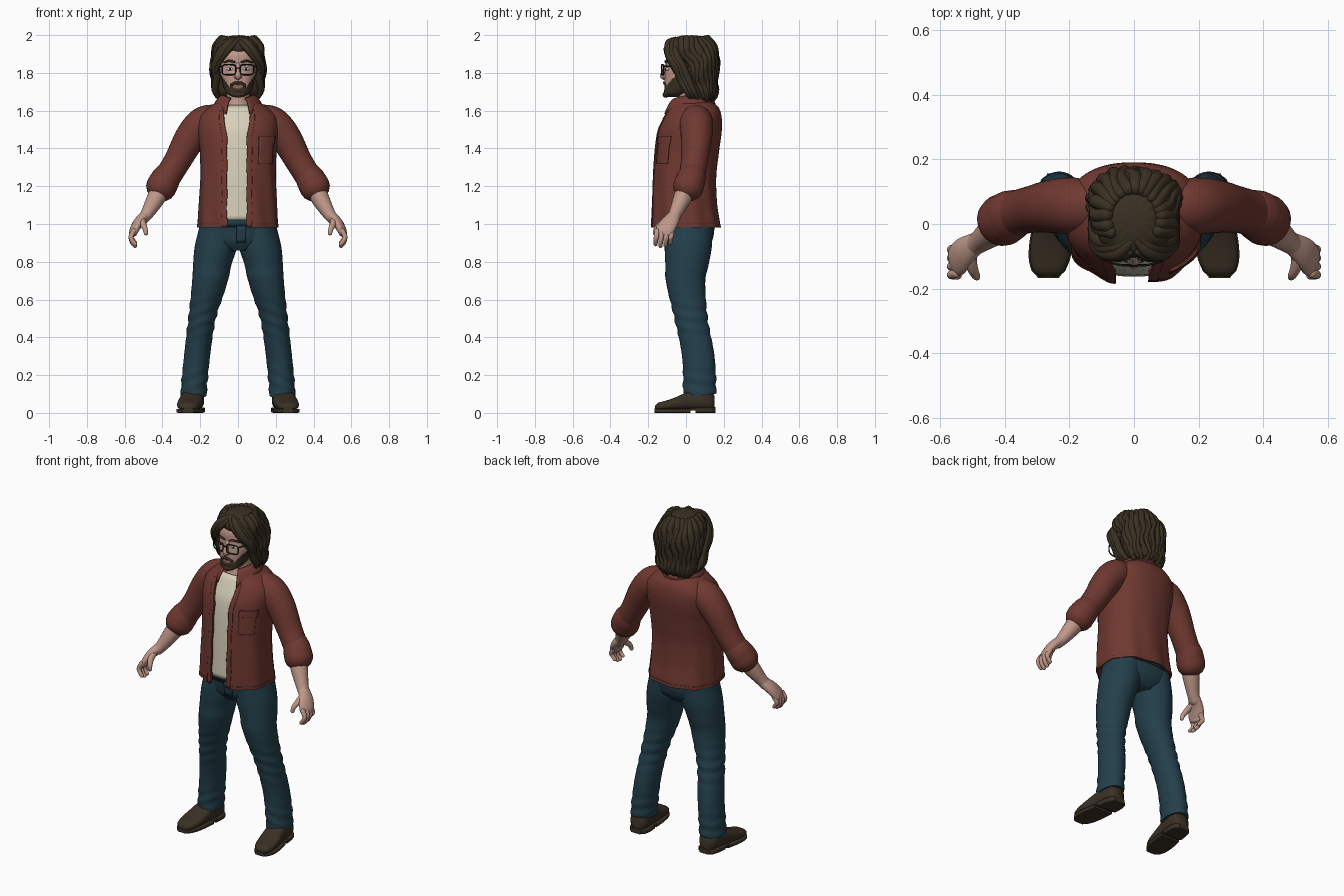
import bpy, bmesh
from math import sin, cos, pi, tau, asin, radians, exp
from mathutils import Vector

if "Cube" in bpy.data.objects:
    bpy.data.objects.remove(bpy.data.objects["Cube"])


def material(name, r, g, b):
    m = bpy.data.materials.new(name)
    m.use_nodes = True
    m.diffuse_color = (r, g, b, 1)
    node = m.node_tree.nodes["Principled BSDF"]
    node.inputs["Base Color"].default_value = (r, g, b, 1)
    node.inputs["Roughness"].default_value = 0.8
    return m


SKIN = material("skin", .52, .31, .25)
HAIR = material("dark_brown_hair", .042, .03, .016)
RUST = material("rust_shirt", .16, .04, .03)
CREAM = material("cream_cotton", .68, .63, .49)
DENIM = material("blue_denim", .017, .05, .07)
LEATHER = material("brown_leather", .042, .03, .018)
BLACK = material("black_frame", .008, .008, .008)
WHITE = material("eye_white", .65, .62, .58)
LIP = material("lip_pink", .33, .13, .11)


# ---- helpers
def at(rows, k):
    """Smoothly interpolate a table whose first column is the key."""
    n = len(rows)
    i = max([0] + [j for j in range(n - 1) if rows[j][0] <= k])
    t = (k - rows[i][0]) / (rows[i + 1][0] - rows[i][0])
    p = [rows[min(max(j, 0), n - 1)] for j in range(i - 1, i + 3)]
    return [b + .5 * t * (c - a + t * (2 * a - 5 * b + 4 * c - d + t * (3 * (b - c) + d - a)))
            for a, b, c, d in list(zip(*p))[1:]]


def power(v, e):
    return (1 if v >= 0 else -1) * abs(v) ** e


def span(a, b, n):
    return [a + (b - a) * i / n for i in range(n + 1)]


def build(name, rings, mats, wrap=True, caps=True, mirror=False, thick=0, rule=None):
    """Skin a list of point rings."""
    bm = bmesh.new()
    grid = [[bm.verts.new(p) for p in r] for r in rings]
    n = len(grid[0])
    for lo, hi in zip(grid, grid[1:]):
        for j in range(n if wrap else n - 1):
            k = (j + 1) % n
            bm.faces.new((lo[j], lo[k], hi[k], hi[j]))
    if wrap and caps:
        bm.faces.new(grid[0])
        bm.faces.new(grid[-1])
    bmesh.ops.recalc_face_normals(bm, faces=bm.faces)
    if rule:
        for f in bm.faces:
            f.material_index = rule(f.calc_center_median())
    me = bpy.data.meshes.new(name)
    bm.to_mesh(me)
    bm.free()
    ob = bpy.data.objects.new(name, me)
    bpy.context.collection.objects.link(ob)
    for m in mats if isinstance(mats, list) else [mats]:
        me.materials.append(m)
    bpy.ops.object.select_all(action='DESELECT')
    ob.select_set(True)
    bpy.context.view_layer.objects.active = ob
    bpy.ops.object.shade_smooth_by_angle(angle=radians(50))
    if thick:
        mod = ob.modifiers.new("thickness", 'SOLIDIFY')
        mod.thickness, mod.offset = thick, 0
    if mirror:
        mod = ob.modifiers.new("mirror", 'MIRROR')
        mod.use_clip = False
        mod.use_mirror_merge = False
    return ob


def tube(name, pts, mat, ref=(0, 1, 0), sides=14, mirror=True, steps=4):
    """Rounded tube through (x, y, z, radius[, second radius])."""
    rows = [(i, *p[:4], p[-1]) for i, p in enumerate(pts)]
    s = [at(rows, k / steps) for k in range((len(pts) - 1) * steps + 1)]
    first = Vector(s[0][:3]) - Vector(s[1][:3])
    last = Vector(s[-1][:3]) - Vector(s[-2][:3])
    start, end = [], []
    for q in (.35, .7, .95):
        f, d = (1 - q * q) ** .5, q * .9
        for row, way, out in ((s[0], first, start), (s[-1], last, end)):
            c = Vector(row[:3]) + way.normalized() * d * min(row[3:])
            out.append([*c, row[3] * f, row[4] * f])
    s = start[::-1] + s + end
    u, rings = Vector(ref), []
    for i, row in enumerate(s):
        t = (Vector(s[min(i + 1, len(s) - 1)][:3]) - Vector(s[max(i - 1, 0)][:3])).normalized()
        u = (u - t * u.dot(t)).normalized()
        v = t.cross(u)
        rings.append([Vector(row[:3]) + u * row[3] * cos(tau * j / sides) + v * row[4] * sin(tau * j / sides)
                      for j in range(sides)])
    return build(name, rings, mat, mirror=mirror)


def body(rows, a, z, off=0, e=.85):
    """Point on an oval body; angle a is measured from the front towards +x."""
    rx, yf, yb = at(rows, z)
    return Vector(((rx + off) * power(sin(a), e),
                   (yf + yb) / 2 - ((yb - yf) / 2 + off) * power(cos(a), e), z))


def around(n):
    return [tau * j / n for j in range(n)]


# ---- jeans
PELVIS = [(.86, .09, -.08, .1), (.9, .185, -.108, .135), (.97, .2, -.12, .15), (1.05, .19, -.135, .14)]
LEG = [(.09, .235, .073, .069, .088), (.3, .217, .065, .069, .086), (.5, .19, .027, .073, .088),
       (.7, .149, -.002, .094, .104), (.78, .137, .005, .101, .114), (.88, .117, .012, .112, .125),
       (1.0, .105, .015, .098, .125)]
build("jeans_hips", [[body(PELVIS, a, z) for a in around(40)] for z in span(.86, 1.05, 10)], DENIM)
build("jeans_waistband", [[body(PELVIS, a, z, .005) for a in around(40)] for z in (.985, 1.03)], DENIM, caps=False, thick=.008)
build("jeans_fly", [[body(PELVIS, a, z, .006) for a in span(-.02, .16, 4)] for z in span(.9, .99, 4)],
      DENIM, wrap=False, thick=.006)


def leg_ring(z):
    cx, cy, rx, ry = at(LEG, z)
    fold = .004 * (exp(-((z - .5) / .1) ** 2) + exp(-((z - .16) / .07) ** 2))
    ring = []
    for a in around(36):
        w = fold * sin(95 * z + 2 * sin(a) + a)
        ring.append((cx + (rx + w) * sin(a), cy - (ry + w) * cos(a), z + (.012 * -sin(a + 1.5) if z < .1 else 0)))
    return ring


build("jeans_leg", [leg_ring(z) for z in span(.09, 1.0, 56)], DENIM, mirror=True)

# ---- shoes: rows are y, centre x, half width, bottom, top
UPPER = [(-.163, .265, .028, .018, .04), (-.15, .265, .046, .015, .054), (-.11, .262, .06, .015, .064),
         (-.05, .255, .064, .015, .085), (.02, .245, .06, .015, .115), (.1, .237, .058, .015, .12),
         (.14, .235, .048, .015, .11), (.152, .235, .03, .02, .09)]


def shoe_part(name, y0, y1, z0, z1, grow, e):
    rings = []
    for y in span(y0, y1, 18):
        cx, hw, lo, hi = at(UPPER, min(max(y, -.163), .152))
        if z1:
            lo, hi = z0, z1
        rings.append([(cx + (hw + grow) * power(cos(a), e), y, (lo + hi) / 2 + (hi - lo) / 2 * power(sin(a), e))
                      for a in around(28)])
    build(name, rings, LEATHER, mirror=True)


shoe_part("shoe_upper", -.163, .152, 0, 0, 0, .75)
shoe_part("shoe_sole", -.167, .025, 0, .022, .004, .3)
shoe_part("shoe_arch", .02, .06, .012, .026, .002, .3)
shoe_part("shoe_heel", .05, .156, 0, .03, .004, .3)

# ---- undershirt and open overshirt
TORSO = [(.985, .205, -.176, .172), (1.1, .2, -.173, .156), (1.25, .193, -.168, .152), (1.4, .198, -.158, .17),
         (1.5, .208, -.143, .184), (1.57, .2, -.112, .182), (1.62, .145, -.086, .165), (1.66, .085, -.05, .115)]
build("undershirt", [[body(TORSO, a, z, -.014) for a in around(56)] for z in span(1.02, 1.628, 24)],
      CREAM, caps=False, thick=.004)


def edge(side, z):
    """Angle of the open front edge of the overshirt."""
    x = (.047 if side > 0 else .058) + .02 * max(0, z - 1.45) / .15 + .002 * sin(42 * z)
    return asin(min(.95, x / at(TORSO, z)[0]) ** (1 / .85))


def cloth(a, z, off=0):
    sag = max(0, 1.5 - z)
    return body(TORSO, a, z, off + .009 * sag * sin(9 * a + 4 * z))


def panel(name, left, right, z0, z1, off, n=8, thick=.006):
    build(name, [[cloth(a, z, off) for a in span(left(z), right(z), n)] for z in span(z0, z1, 30)],
          RUST, wrap=False, thick=thick)


panel("overshirt", lambda z: edge(1, z), lambda z: tau - edge(-1, z), .985, 1.66, 0, 72, .012)
panel("left_placket", lambda z: edge(1, z) - .01, lambda z: edge(1, z) + .12, .983, 1.6, .006)
panel("right_placket", lambda z: -edge(-1, z) + .01, lambda z: -edge(-1, z) - .12, .983, 1.6, .006)
panel("hem", lambda z: edge(1, z), lambda z: tau - edge(-1, z), .982, 1.0, .005, 72)
panel("chest_pocket", lambda z: .5, lambda z: 1.05, 1.32, 1.46, .009)
panel("pocket_flap", lambda z: .47, lambda z: 1.08, 1.425, 1.465, .013)

# Folded collar with two front points
collar = []
for t in span(0, 1, 5):
    ring = []
    for a in span(.5, tau - .5, 44):
        front = max(0, cos(a)) ** 2
        r = .078 + .045 * t + .012 * front * t
        ring.append((r * sin(a), .03 - (r + .018 * front + .02 * front * t) * cos(a),
                     1.678 - .018 * front - t * t * (.045 + .05 * front)))
    collar.append(ring)
build("collar", collar, RUST, wrap=False, thick=.01)

# ---- arms
tube("sleeve", [(.1, .05, 1.565, .07), (.18, .055, 1.535, .088), (.25, .055, 1.46, .083), (.32, .045, 1.335, .072),
                (.375, .03, 1.245, .07)], RUST, sides=28, steps=7)
tube("sleeve_cuff", [(.37, .034, 1.258, .073), (.385, .026, 1.235, .078), (.405, .012, 1.195, .077)], RUST, sides=28)
tube("cuff_fold", [(.39, .022, 1.227, .079), (.407, .012, 1.195, .081)], RUST, sides=28)
tube("forearm", [(.385, .02, 1.23, .055), (.435, -.02, 1.135, .048), (.475, -.052, 1.065, .036),
                 (.5, -.068, 1.03, .034, .03)], SKIN, sides=20)
tube("palm", [(.49, -.06, 1.045, .034, .03), (.525, -.085, 1.01, .046, .027), (.548, -.112, .97, .05, .023),
              (.556, -.118, .948, .044, .018)], SKIN, sides=20)
for i, finger in enumerate(("index", "middle", "ring", "little")):
    y, drop = -.153 + .026 * i, (.004, -.006, -.002, .012)[i]
    tube(finger + "_finger", [(.55, y, .965, .014), (.566, y - .004, .935, .0135),
                              (.56, y - .007, .908 + drop, .012), (.544, y - .008, .888 + drop, .0105)], SKIN)
tube("thumb", [(.51, -.085, 1.025, .022), (.503, -.13, 1.0, .018), (.492, -.156, .975, .014),
               (.487, -.164, .95, .011)], SKIN, sides=14)

# ---- neck and head
NECK = [(1.54, .09, -.07, .12), (1.61, .078, -.062, .11), (1.65, .063, -.045, .095), (1.74, .062, -.05, .09)]
build("neck", [[body(NECK, a, z, 0, 1) for a in around(32)] for z in span(1.54, 1.74, 10)], SKIN)
HEAD = [(1.672, .028, -.107, -.03), (1.69, .06, -.115, .0), (1.73, .079, -.114, .08), (1.79, .092, -.112, .1),
        (1.84, .097, -.105, .12), (1.9, .098, -.102, .13), (1.95, .085, -.07, .12), (1.98, .04, 0, .06)]


def face_colour(p):
    x = abs(p.x)
    if x < .027 and abs(p.z - .1 * x - 1.727) < .008:
        return 2
    beard = p.z < 1.712 + max(0, x - .035) * 1.4
    moustache = x < .042 and 1.712 < p.z < 1.757 - .35 * x
    return 1 if p.y < .03 and (beard or moustache) else 0


build("head", [[body(HEAD, a, z) for a in around(88)] for z in span(1.672, 1.98, 80)], [SKIN, HAIR, LIP], rule=face_colour)
tube("chin_beard", [(-.03, -.098, 1.69, .014), (0, -.107, 1.685, .017), (.03, -.098, 1.69, .014)], HAIR, mirror=False)
tube("moustache", [(.002, -.116, 1.748, .007), (.022, -.113, 1.745, .007), (.038, -.104, 1.728, .005)], HAIR, ref=(0, 0, 1))
tube("nose", [(0, -.1, 1.845, .011), (0, -.112, 1.815, .013), (0, -.122, 1.786, .016), (0, -.114, 1.773, .012)],
     SKIN, ref=(1, 0, 0), mirror=False)
tube("nostril", [(.012, -.108, 1.78, .011), (.013, -.114, 1.779, .009)], SKIN, ref=(0, 0, 1))
tube("eye", [(.031, -.1, 1.82, .007), (.043, -.099, 1.821, .009), (.056, -.094, 1.82, .006)], WHITE, ref=(0, 0, 1))
tube("iris", [(.043, -.106, 1.821, .006), (.043, -.108, 1.821, .005)], BLACK, ref=(0, 0, 1))
tube("eyebrow", [(.018, -.108, 1.857, .005), (.045, -.105, 1.864, .006), (.075, -.088, 1.855, .004)], HAIR, ref=(0, 0, 1))

# ---- glasses
rim = []
for a in around(32):
    cx, cz = .048 + .036 * power(cos(a), .5), 1.817 + .027 * power(sin(a), .5)
    out = Vector((cos(a), 0, sin(a))) * .0035
    c = Vector((cx, -.128 + .25 * max(0, cx - .04), cz))
    rim.append([c + out * cos(b) + Vector((0, .0035, 0)) * sin(b) for b in around(8)])
build("glasses_rim", rim + rim[:1], BLACK, caps=False, mirror=True)
tube("glasses_bridge", [(-.014, -.128, 1.823, .003), (0, -.131, 1.827, .003), (.014, -.128, 1.823, .003)],
     BLACK, mirror=False)
tube("glasses_temple", [(.084, -.116, 1.835, .004), (.1, -.07, 1.835, .0035), (.103, .02, 1.83, .0035)], BLACK, ref=(0, 0, 1))

# ---- hair: waved shell, back locks and a centre parting
CROP = [(1.655, .095, .07, .145), (1.69, .122, .03, .17), (1.74, .126, .01, .162), (1.8, .14, -.01, .165),
        (1.86, .14, -.035, .172), (1.905, .133, -.09, .168), (1.95, .118, -.1, .148), (1.985, .08, -.07, .105),
        (1.997, .03, -.02, .05)]
build("hair_shell", [[body(CROP, a, z, .003 * sin(14 * a + 30 * z), .95) for a in around(84)]
                     for z in span(1.655, 1.997, 36)], HAIR)
for i, a in enumerate(span(.36 * pi, 1.64 * pi, 16)):
    path = []
    for j, z in enumerate(span(1.978, 1.668 + .012 * sin(2.4 * i), 8)):
        p = body(CROP, a + .07 * sin(1.7 * j + 1.3 * i), z, -.008 + .004 * sin(1.5 * j + i), .95)
        path.append((*p, .021 - .0008 * j + .003 * sin(j + i)))
    tube("hair_lock", path, HAIR, sides=8, mirror=False, steps=3)
for k in range(3):
    d = .018 * k
    tube("parted_lock", [(.01, -.055 + d, 1.978, .014), (.05, -.09 + d, 1.955, .022), (.092 + d / 3, -.088 + d, 1.895, .024),
                         (.122, -.055 + d, 1.835, .021), (.113 + d / 4, -.03 + d, 1.775, .021),
                         (.122, .0 + d, 1.71, .018), (.104, .025 + d, 1.668, .01)], HAIR, sides=10)
tube("forehead_lock", [(.012, -.085, 1.963, .014), (.045, -.1, 1.93, .018), (.083, -.092, 1.882, .016),
                       (.108, -.072, 1.835, .012), (.118, -.06, 1.8, .006)], HAIR, sides=10)
